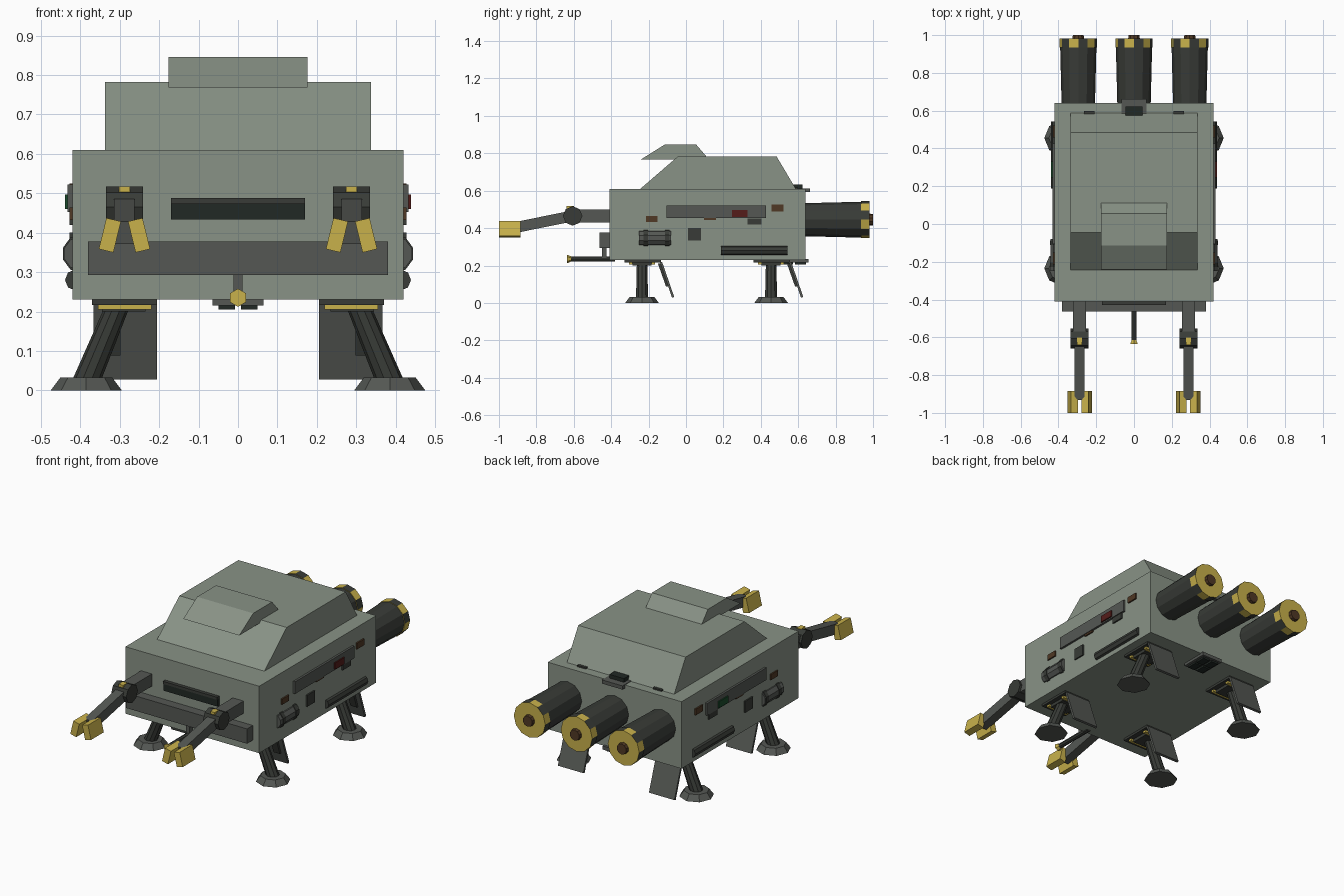
import bpy, bmesh, math
from mathutils import Vector, Matrix

if "Cube" in bpy.data.objects:
    bpy.data.objects.remove(bpy.data.objects["Cube"])


def mat(name, r, g, b):
    m = bpy.data.materials.new(name)
    m.diffuse_color = (r, g, b, 1)
    m.use_nodes = True
    m.node_tree.nodes["Principled BSDF"].inputs["Base Color"].default_value = m.diffuse_color
    return m


HULL = mat("hull_grey_green", 0.25, 0.29, 0.24)
MID = mat("mid_grey", 0.09, 0.097, 0.088)
DARK = mat("dark_grey", 0.04, 0.044, 0.038)
BLACK = mat("black_glass", 0.015, 0.022, 0.018)
YELLOW = mat("yellow", 0.58, 0.44, 0.07)
BROWN = mat("brown", 0.08, 0.04, 0.018)
RED = mat("red_lamp", 0.09, 0.012, 0.01)
GREEN = mat("green_lamp", 0.01, 0.07, 0.025)


def finish(bm, name, *mats):
    bmesh.ops.recalc_face_normals(bm, faces=bm.faces)
    me = bpy.data.meshes.new(name)
    bm.to_mesh(me)
    bm.free()
    for m in mats:
        me.materials.append(m)
    ob = bpy.data.objects.new(name, me)
    bpy.context.collection.objects.link(ob)
    return ob


def box(name, x, y, z, m, rot=None):
    """Box from (min, max) ranges, optionally turned about its centre."""
    bm = bmesh.new()
    size = [abs(r[1] - r[0]) for r in (x, y, z)]
    centre = Vector([(r[0] + r[1]) / 2 for r in (x, y, z)])
    mx = Matrix.Translation(centre)
    if rot:
        mx = mx @ Matrix.Rotation(rot[0], 4, rot[1])
    bmesh.ops.create_cube(bm, size=1, matrix=mx @ Matrix.Diagonal((*size, 1)))
    return finish(bm, name, m)


def rod(name, a, b, r1, r2, n, *mats):
    """Cylinder or cone from a to b; a second material alternates on the sides."""
    a, b = Vector(a), Vector(b)
    d = b - a
    bm = bmesh.new()
    mx = Matrix.Translation((a + b) / 2) @ d.to_track_quat('Z', 'Y').to_matrix().to_4x4()
    bmesh.ops.create_cone(bm, cap_ends=True, segments=n, radius1=r1, radius2=r2,
                          depth=d.length, matrix=mx)
    if len(mats) > 1:
        inv = mx.inverted()
        for f in bm.faces:
            if len(f.verts) == 4:
                c = inv @ f.calc_center_median()
                f.material_index = int((math.atan2(c.y, c.x) % math.tau) / math.tau * n) % 2
    return finish(bm, name, *mats)


def prism(name, half, profile, m):
    """Side profile (y, z) extruded across x."""
    bm = bmesh.new()
    f = bm.faces.new([bm.verts.new((-half, y, z)) for y, z in profile])
    new = bmesh.ops.extrude_face_region(bm, geom=[f])["geom"]
    bmesh.ops.translate(bm, vec=(2 * half, 0, 0),
                        verts=[v for v in new if isinstance(v, bmesh.types.BMVert)])
    return finish(bm, name, m)


# Hull, cabin and roof hood
box("hull", (-.42, .42), (-.41, .64), (.23, .61), HULL)
prism("cabin", .337, [(-.25, .605), (-.045, .782), (.485, .782), (.59, .605)], HULL)
prism("roof_hood", .176, [(-.24, .768), (-.115, .846), (.055, .846), (.122, .768)], HULL)

# Front slot window, bumper and probe
box("front_window", (-.17, .17), (-.425, -.40), (.433, .475), BLACK)
box("window_brow", (-.17, .17), (-.43, -.40), (.473, .488), DARK)
box("bumper", (-.38, .38), (-.462, -.40), (.293, .377), MID)
box("probe_bracket", (-.012, .012), (-.45, -.425), (.235, .295), MID)
rod("probe", (0, -.38, .235), (0, -.615, .235), .014, .014, 8, DARK)
rod("probe_tip", (0, -.61, .235), (0, -.636, .235), .012, .023, 6, YELLOW)

# Rear roof latch and belly vent
box("latch_plate", (-.065, .065), (.585, .662), (.592, .613), MID)
box("latch_block", (-.046, .046), (.575, .622), (.61, .634), BLACK)
box("vent_frame", (-.065, .065), (.50, .655), (.215, .235), MID)
for i in (-1, 1):
    box("cabin_hinge", (i * .21, i * .265), (.58, .598), (.605, .618), DARK)
    for j in (0, 1):
        box("vent_cell", (i * .007, i * .05), (.512 + j * .07, .572 + j * .07),
            (.205, .22), BLACK)

# Three thrusters with striped rims
for x in (-.295, 0, .295):
    rod("thruster", (x, .62, .445), (x, .94, .445), .088, .096, 12, DARK)
    rod("thruster_rim", (x, .935, .445), (x, .982, .445), .099, .099, 12, YELLOW, DARK)
    rod("thruster_nozzle", (x, .97, .445), (x, 1.0, .445), .034, .03, 10, BROWN)

for s in (-1, 1):
    # Grabber arm
    ax = s * .288
    box("upper_arm", (ax - .034, ax + .034), (-.61, -.40), (.43, .5), MID)
    rod("elbow", (ax - .047, -.606, .465), (ax + .047, -.606, .465), .052, .052, 8, DARK)
    box("elbow_mark", (ax - .014, ax + .014), (-.64, -.60), (.497, .517), YELLOW)
    box("forearm", (ax - .026, ax + .026), (-.93, -.60), (.404, .462), MID, (.2, 'X'))
    for t in (-1, 1):
        cx = ax + t * .037
        box("claw_finger", (cx - .019, cx + .019), (-1.0, -.885), (.353, .434),
            YELLOW, (-t * .24, 'Y'))

    # Landing legs
    for y in (-.235, .455):
        box("leg_mount", (s * .205, s * .37), (y - .095, y + .1), (.217, .235), DARK)
        box("leg_collar", (s * .235, s * .345), (y - .05, y + .05), (.2, .22), DARK)
        for t in (-1, 1):
            box("leg_mark", (s * .22, s * .355), (y + t * .05, y + t * .07),
                (.205, .219), YELLOW)
        rod("leg", (s * .302, y, .222), (s * .386, y, .02), .029, .034, 10, DARK)
        rod("foot", (s * .385, y, 0), (s * .385, y, .032), .09, .066, 8, MID)
        door = prism("leg_door", .08, [(y + .095, .22), (y + .107, .22),
                                       (y + .172, .032), (y + .16, .028)], MID)
        door.location.x = s * .286
        ram = prism("door_rib", .02, [(y + .085, .21), (y + .1, .21),
                                      (y + .141, .088), (y + .128, .088)], DARK)
        ram.location.x = s * .318

    # Side panel, lamps and hatches
    for name, y0, y1, z0, z1, out, m in (
            ("side_panel", -.105, .427, .453, .522, .432, MID),
            ("side_lamp", .245, .33, .46, .497, .439, RED if s > 0 else GREEN),
            ("front_marker", -.215, -.152, .432, .464, .428, BROWN),
            ("rear_marker", .457, .522, .49, .525, .428, BROWN),
            ("small_label", .095, .16, .443, .455, .428, BROWN),
            ("port_cover", .33, .403, .42, .452, .428, DARK),
            ("square_hatch", .01, .08, .335, .4, .428, DARK)):
        box(name, (s * .41, s * out), (y0, y1), (z0, z1), m)

    # Side tank with bands, and lower rail
    rod("side_tank", (s * .4, -.25, .347), (s * .4, -.08, .347), .043, .043, 10, MID)
    for y in (-.215, -.1):
        rod("tank_band", (s * .396, y - .012, .347), (s * .396, y + .012, .347),
            .05, .05, 10, DARK)
    rod("side_rail", (s * .412, .187, .28), (s * .412, .542, .28), .027, .027, 8, DARK)
